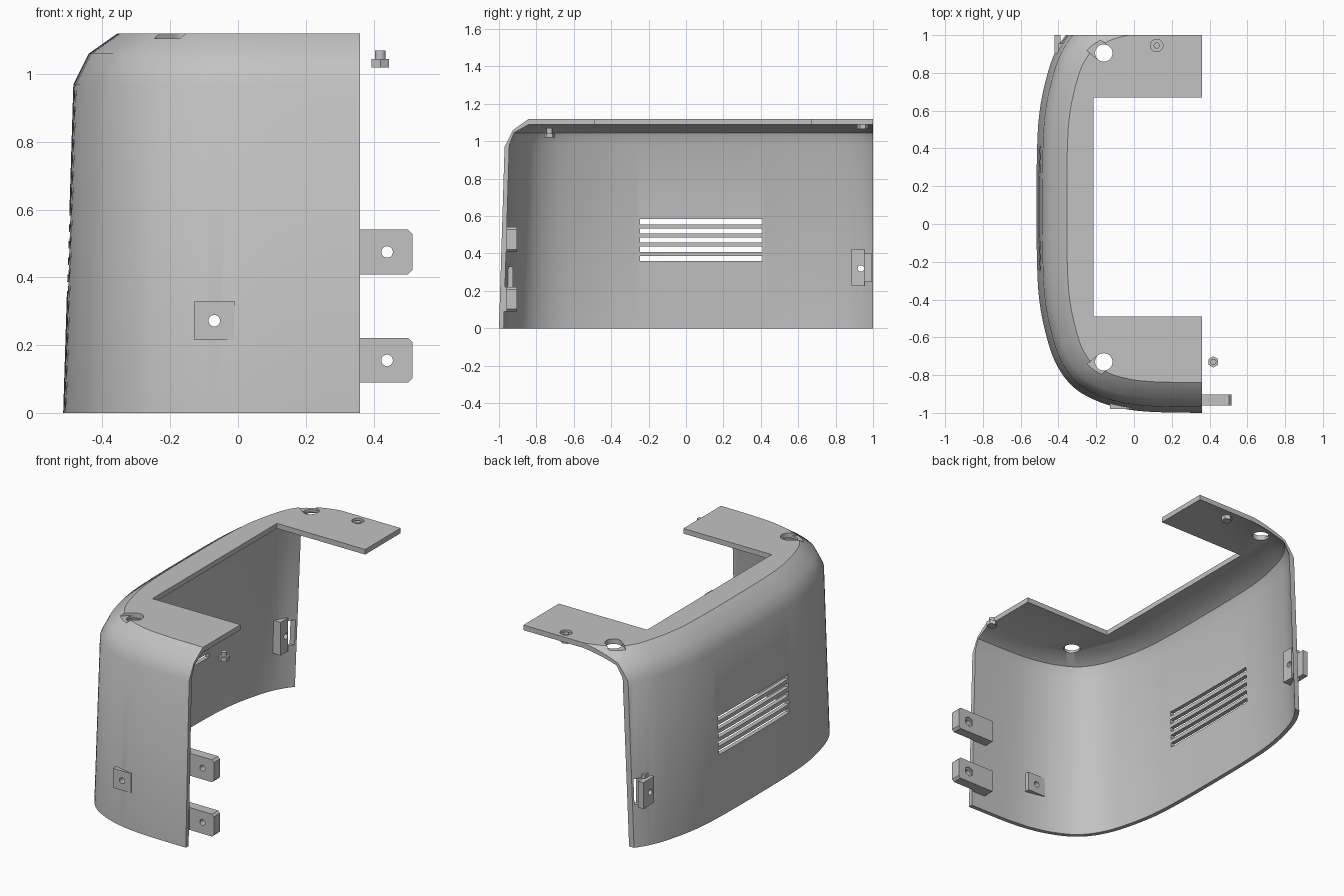
import bpy, bmesh, math
from mathutils import Vector, Matrix

cube = bpy.data.objects.get("Cube")
if cube:
    bpy.data.objects.remove(cube, do_unlink=True)

grey = bpy.data.materials.new("plain grey")
grey.use_nodes = True
GREY = (0.54, 0.54, 0.54, 1)
grey.diffuse_color = GREY
grey.node_tree.nodes["Principled BSDF"].inputs["Base Color"].default_value = GREY


def finish(name, bm):
    bmesh.ops.recalc_face_normals(bm, faces=bm.faces)
    mesh = bpy.data.meshes.new(name)
    bm.to_mesh(mesh)
    bm.free()
    mesh.materials.append(grey)
    obj = bpy.data.objects.new(name, mesh)
    bpy.context.collection.objects.link(obj)
    return obj


def box(name, lo, hi, turn=0.0, bevel=0.0):
    lo, hi = Vector(lo), Vector(hi)
    bm = bmesh.new()
    bmesh.ops.create_cube(bm, size=1)
    size = Matrix.Diagonal((*(hi - lo), 1))
    bm.transform(Matrix.Translation((lo + hi) / 2) @ Matrix.Rotation(turn, 4, "Z") @ size)
    if bevel:  # clip the two outer corners on the +x side
        edges = [e for e in bm.edges if all(v.co.x > hi.x - 1e-4 for v in e.verts)
                 and abs(e.verts[0].co.y - e.verts[1].co.y) > 1e-4]
        bmesh.ops.bevel(bm, geom=edges, offset=bevel, segments=1, affect="EDGES")
    return finish(name, bm)


def rod(name, centre, radius, length, axis="Z", sides=32):
    bm = bmesh.new()
    bmesh.ops.create_cone(bm, cap_ends=True, segments=sides, radius1=radius,
                          radius2=radius, depth=length)
    turn = {"X": Matrix.Rotation(math.pi / 2, 4, "Y"),
            "Y": Matrix.Rotation(math.pi / 2, 4, "X"), "Z": Matrix()}[axis]
    bm.transform(Matrix.Translation(centre) @ turn)
    return finish(name, bm)


def cut(target, *cutters):
    for c in cutters:
        c.hide_render = True
        mod = target.modifiers.new("cut", "BOOLEAN")
        mod.operation, mod.solver, mod.object = "DIFFERENCE", "EXACT", c
        bpy.context.view_layer.objects.active = target
        bpy.ops.object.modifier_apply(modifier=mod.name)
        bpy.data.objects.remove(c, do_unlink=True)


def smooth(obj, angle=30):
    bpy.ops.object.select_all(action="DESELECT")
    obj.select_set(True)
    bpy.context.view_layer.objects.active = obj
    bpy.ops.object.shade_smooth_by_angle(angle=math.radians(angle))


# Plan outline of the wall: front half, mirrored about its middle
MIDDLE = 0.09
FRONT = [Vector(p) for p in [
    (0.36, -1), (0.1, -0.995), (-0.06, -0.977), (-0.2, -0.935), (-0.325, -0.86),
    (-0.415, -0.735), (-0.47, -0.57), (-0.503, -0.39), (-0.514, -0.18)]]
KEYS = FRONT + [Vector((-0.516, MIDDLE))] + [
    Vector((p.x, 2 * MIDDLE - p.y)) for p in reversed(FRONT)]


def outline(steps=5):
    pts = []
    for i in range(len(KEYS) - 1):
        b, c = KEYS[i], KEYS[i + 1]
        a, d = KEYS[max(i - 1, 0)], KEYS[min(i + 2, len(KEYS) - 1)]
        for s in range(steps):
            t = s / steps
            pts.append(0.5 * (2 * b + (c - a) * t + (2 * a - 5 * b + 4 * c - d) * t ** 2
                              + (3 * b - a - 3 * c + d) * t ** 3))
    return pts + [KEYS[-1]]


def stacked_solid(name, profile, end_x):
    pts = outline()
    last = len(pts) - 1
    bm, rings = bmesh.new(), []
    for inset, z in profile:
        ring = []
        for i, p in enumerate(pts):
            t = (pts[min(i + 1, last)] - pts[max(i - 1, 0)]).normalized()
            q = p + Vector((t.y, -t.x)) * inset
            x = end_x if i in (0, last) else q.x
            ring.append(bm.verts.new((x, q.y, z)))
        rings.append(ring)
    n = last + 1
    for low, high in zip(rings, rings[1:]):
        for i in range(n):
            j = (i + 1) % n
            bm.faces.new((low[i], low[j], high[j], high[i]))
    bm.faces.new(rings[0])
    bm.faces.new(rings[-1])
    return finish(name, bm)


# Outer body minus the hollow, trimmed at the back and notched on the roof
shell = stacked_solid("cover_shell", [(0, 0), (0.03, 0.97), (0.075, 1.06), (0.16, 1.12)], 0.36)
hollow = stacked_solid("hollow", [(0.022, -0.1), (0.055, 0.98), (0.08, 1.045), (0.16, 1.09)], 0.5)
cut(shell, hollow,
    box("back_trim", (-1, 1, -1), (1, 2, 2)),
    box("roof_notch", (-0.215, -0.49, 1), (1, 0.67, 1.3)))

# Vent slots
for i in range(5):
    z = 0.36 + i * 0.049
    cut(shell, box("slot", (-0.7, -0.245, z), (-0.3, 0.41, z + 0.027)))

# Roof holes with shallow relief toward the corners
for y, side in ((-0.73, -1), (0.905, 1)):
    cut(shell, rod("hole", (-0.16, y, 1.1), 0.046, 0.3))
    mid = Vector((-0.215, y + side * 0.042, 1.15))
    half = Vector((0.07, 0.045, 0.045))
    cut(shell, box("relief", mid - half, mid + half, turn=-side * math.radians(38)))

# Screw recess in the roof and notch beside the rear bracket
cut(shell, rod("recess", (0.12, 0.945, 1.12), 0.033, 0.03),
    box("wall_notch", (-0.5, 0.955, 0.25), (-0.3, 0.992, 0.4)))

# Side tabs with through holes and nut pockets, on spacers against the wall
for name, z in (("lower_tab", 0.155), ("upper_tab", 0.475)):
    tab = box(name, (0.27, -0.96, z - 0.066), (0.515, -0.903, z + 0.066), bevel=0.013)
    cut(tab, rod("hole", (0.44, -0.93, z), 0.017, 0.3, "Y"),
        rod("pocket", (0.44, -0.9, z), 0.03, 0.03, "Y", 6))
    smooth(tab)
    box(name + "_spacer", (0.27, -0.98, z - 0.066), (0.355, -0.955, z + 0.066))

# Front pad through the wall
pad = box("front_pad", (-0.128, -0.98, 0.215), (-0.01, -0.925, 0.33))
for part in (pad, shell):
    cut(part, rod("hole", (-0.07, -0.95, 0.272), 0.017, 0.3, "Y"))
smooth(pad)

# Rear bracket: outer plate and inner block
plate = box("rear_bracket_plate", (-0.422, 0.9, 0.245), (-0.388, 1, 0.4))
block = box("rear_bracket_block", (-0.4, 0.885, 0.225), (-0.342, 0.955, 0.42))
for part in (plate, block, shell):
    cut(part, rod("hole", (-0.4, 0.935, 0.32), 0.017, 0.3, "X"))
    smooth(part)

# Hex screws: one hanging by the front, one seated in the roof
for name, x, y, z in (("front_screw", 0.42, -0.73, 1.02), ("rear_screw", 0.12, 0.945, 1.065)):
    head = rod(name + "_head", (x, y, z + 0.0125), 0.03, 0.025, sides=6)
    shank = rod(name + "_shank", (x, y, z + 0.025), 0.016, 0.05)
    for part in (head, shank):
        smooth(part)
